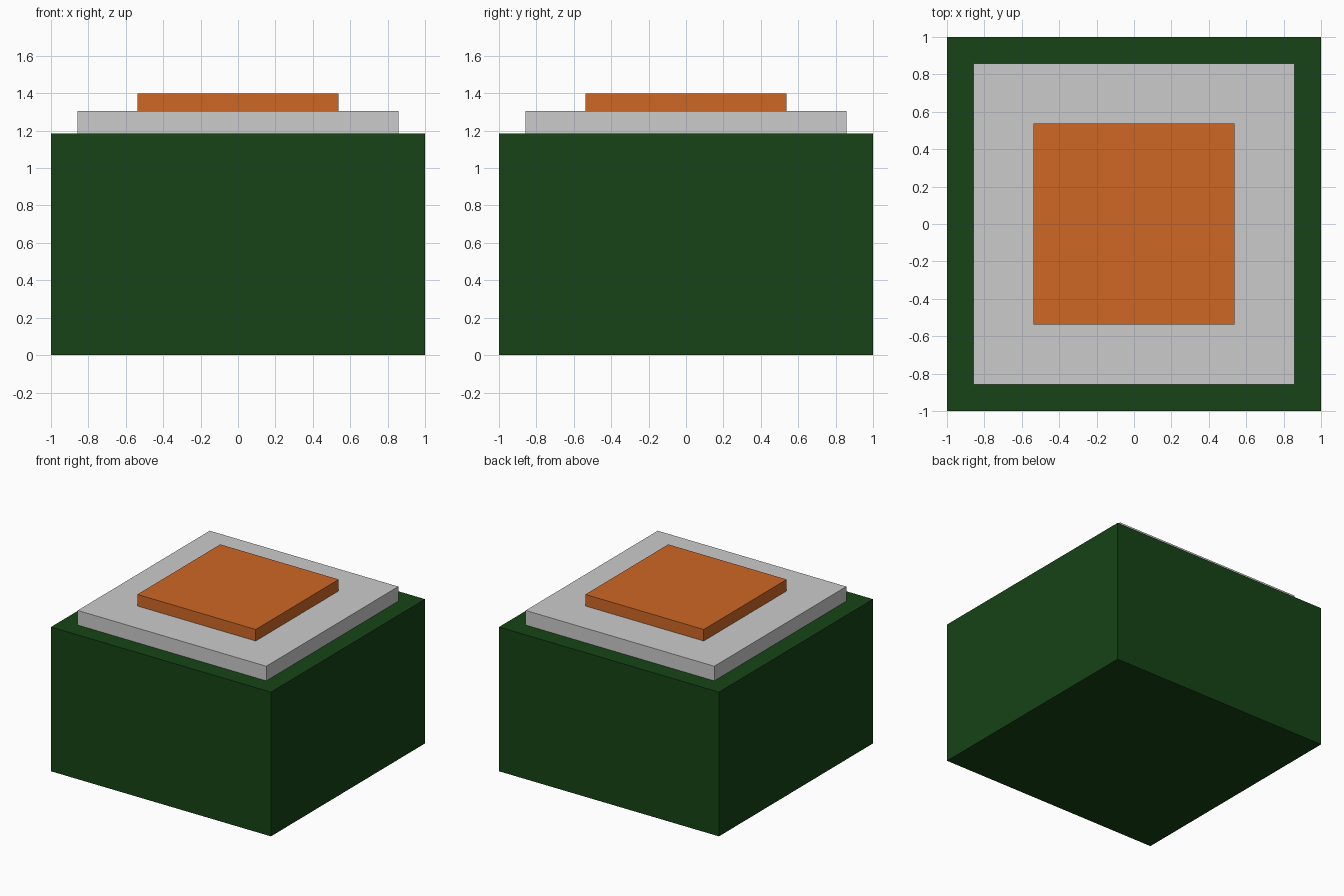
import bpy

if "Cube" in bpy.data.objects:
    bpy.data.objects.remove(bpy.data.objects["Cube"])


def slab(name, half, z0, z1, color=None):
    """Square block between two heights."""
    bpy.ops.mesh.primitive_cube_add(size=1, location=(0, 0, (z0 + z1) / 2))
    ob = bpy.context.object
    ob.name = name
    ob.scale = (2 * half, 2 * half, z1 - z0)
    bpy.ops.object.transform_apply(location=False, rotation=False, scale=True)
    if color:
        mat = bpy.data.materials.new(name + "_color")
        mat.diffuse_color = (*color, 1)
        mat.use_nodes = True
        mat.node_tree.nodes["Principled BSDF"].inputs["Base Color"].default_value = mat.diffuse_color
        ob.data.materials.append(mat)
    return ob


# Green body, grey plate on top, orange pad on the plate
slab("base_block", 1.0, 0.0, 1.185, (0.008, 0.057, 0.008))
slab("middle_plate", 0.857, 1.185, 1.305)
slab("top_pad", 0.538, 1.305, 1.40, (0.617, 0.136, 0.018))
